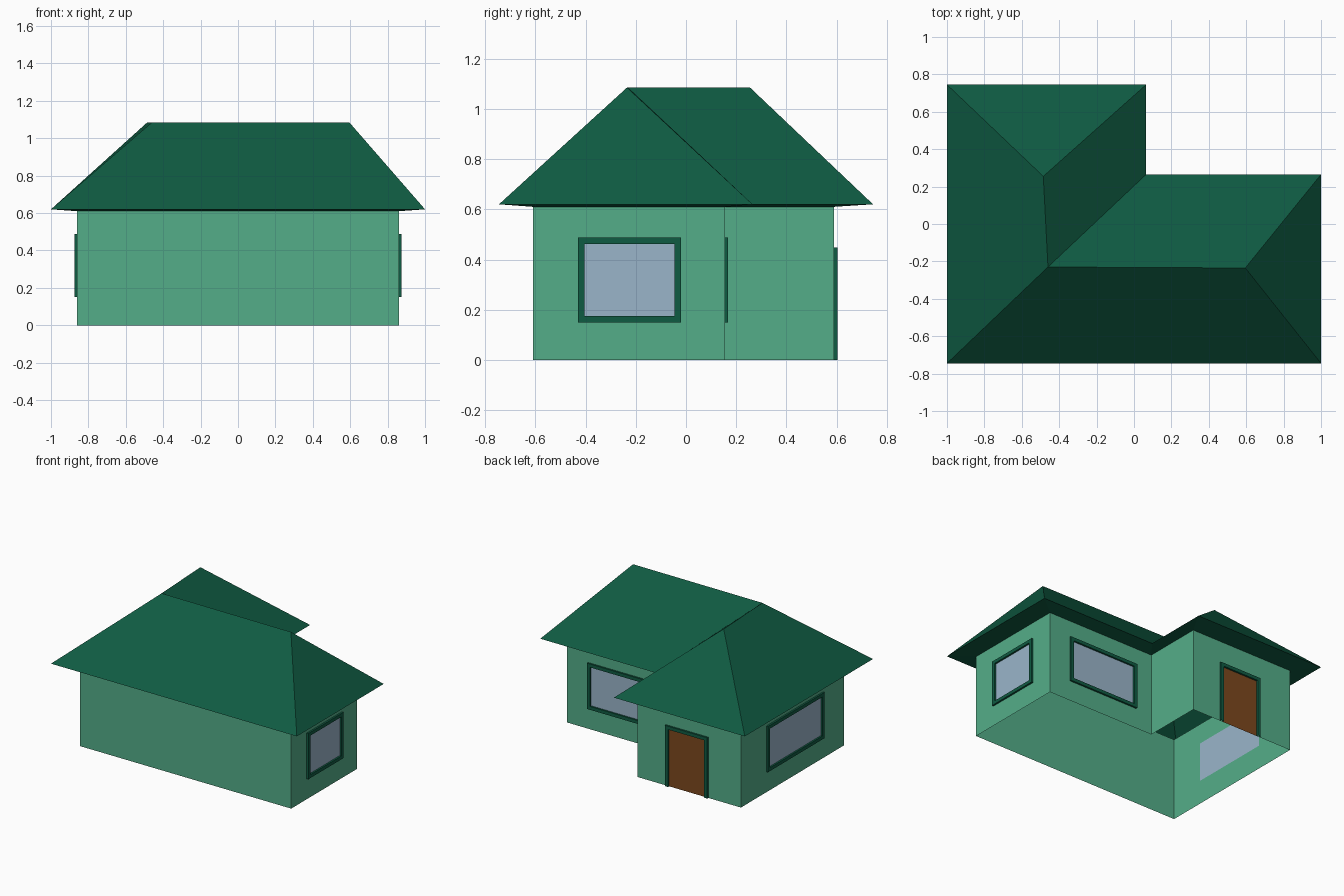
import bpy
from mathutils import Vector

if "Cube" in bpy.data.objects:
    bpy.data.objects.remove(bpy.data.objects["Cube"])


def material(name, rgb):
    # sRGB bytes to linear diffuse colour
    lin = [(c / 255 / 12.92) if c < 11 else ((c / 255 + 0.055) / 1.055) ** 2.4 for c in rgb]
    m = bpy.data.materials.new(name)
    m.diffuse_color = (*lin, 1)
    m.use_nodes = True
    m.node_tree.nodes["Principled BSDF"].inputs["Base Color"].default_value = m.diffuse_color
    return m


WALL = material("wall green", (84, 174, 137))
ROOF = material("dark green", (15, 91, 66))
GLASS = material("window glass", (154, 181, 202))
WOOD = material("door brown", (125, 72, 29))


def make(name, verts, faces, mat):
    me = bpy.data.meshes.new(name)
    me.from_pydata([tuple(v) for v in verts], [], faces)
    me.materials.append(mat)
    ob = bpy.data.objects.new(name, me)
    bpy.context.collection.objects.link(ob)
    return ob


WALL_TOP, EAVE, RIDGE = 0.61, 0.62, 1.085
TRIM, DEPTH = 0.025, 0.013

# L-shaped outlines, counter-clockwise from the front left corner
plan = [(-.86, -.61), (.86, -.61), (.86, .155), (-.02, .155), (-.02, .59), (-.86, .59)]
eaves = [(-1, -.745), (1, -.745), (1, .265), (.065, .265), (.065, .745), (-1, .745)]

# Openings by wall: name, start, end along the wall, bottom, top, filling
openings = {
    1: ("right_window", .18, .59, .15, .487, GLASS),
    2: ("back_window", .172, .748, .15, .487, GLASS),
    4: ("door", .23, .575, 0, .447, WOOD),
    5: ("left_window", .295, .955, .15, .487, GLASS),
}


def rect(a, b, z0, z1):
    return [(a, z0), (b, z0), (b, z1), (a, z1)]


for i, p in enumerate(plan):
    p = Vector((*p, 0))
    q = Vector((*plan[(i + 1) % 6], 0))
    along = (q - p).normalized()
    out = along.cross(Vector((0, 0, 1)))
    length = (q - p).length

    def at(s, z, d=0):
        return p + along * s + out * d + Vector((0, 0, z))

    outer = rect(0, length, 0, WALL_TOP)
    if i not in openings:
        make(f"wall_{i}", [at(*c) for c in outer], [(0, 1, 2, 3)], WALL)
        continue

    name, a, b, z0, z1, fill = openings[i]
    is_door = z0 == 0
    sides = range(1, 4) if is_door else range(4)
    trim = rect(a, b, z0, z1)
    hole = rect(a + TRIM, b - TRIM, 0 if is_door else z0 + TRIM, z1 - TRIM)

    # Wall with a hole for the opening
    make(f"wall_{i}", [at(*c) for c in outer + hole],
         [(k, (k + 1) % 4, 4 + (k + 1) % 4, 4 + k) for k in sides], WALL)

    # Pane or door leaf set flush in the hole
    make(name + "_panel", [at(*c) for c in hole], [(0, 1, 2, 3)], fill)

    # Raised trim around it: front, outer and inner faces
    verts = [at(*c, d) for d in (0, DEPTH) for c in trim + hole]
    faces = []
    for k in sides:
        n = (k + 1) % 4
        faces += [(8 + k, 8 + n, 12 + n, 12 + k),
                  (k, n, 8 + n, 8 + k),
                  (4 + n, 4 + k, 12 + k, 12 + n)]
    make(name + "_frame", verts, faces, ROOF)

# Hipped roof: slopes from the eaves up to the L-shaped ridge, soffit back to the walls
ridge = [(-.485, .255), (-.46, -.23), (.595, -.235)]
verts = ([(*e, EAVE) for e in eaves] + [(*r, RIDGE) for r in ridge]
         + [(*w, WALL_TOP) for w in plan])
slopes = [(0, 1, 8, 7), (1, 2, 8), (2, 3, 7, 8), (3, 4, 6, 7), (4, 5, 6), (5, 0, 7, 6)]
soffit = [((k + 1) % 6, k, 9 + k, 9 + (k + 1) % 6) for k in range(6)]
make("hipped_roof", verts, slopes + soffit, ROOF)
